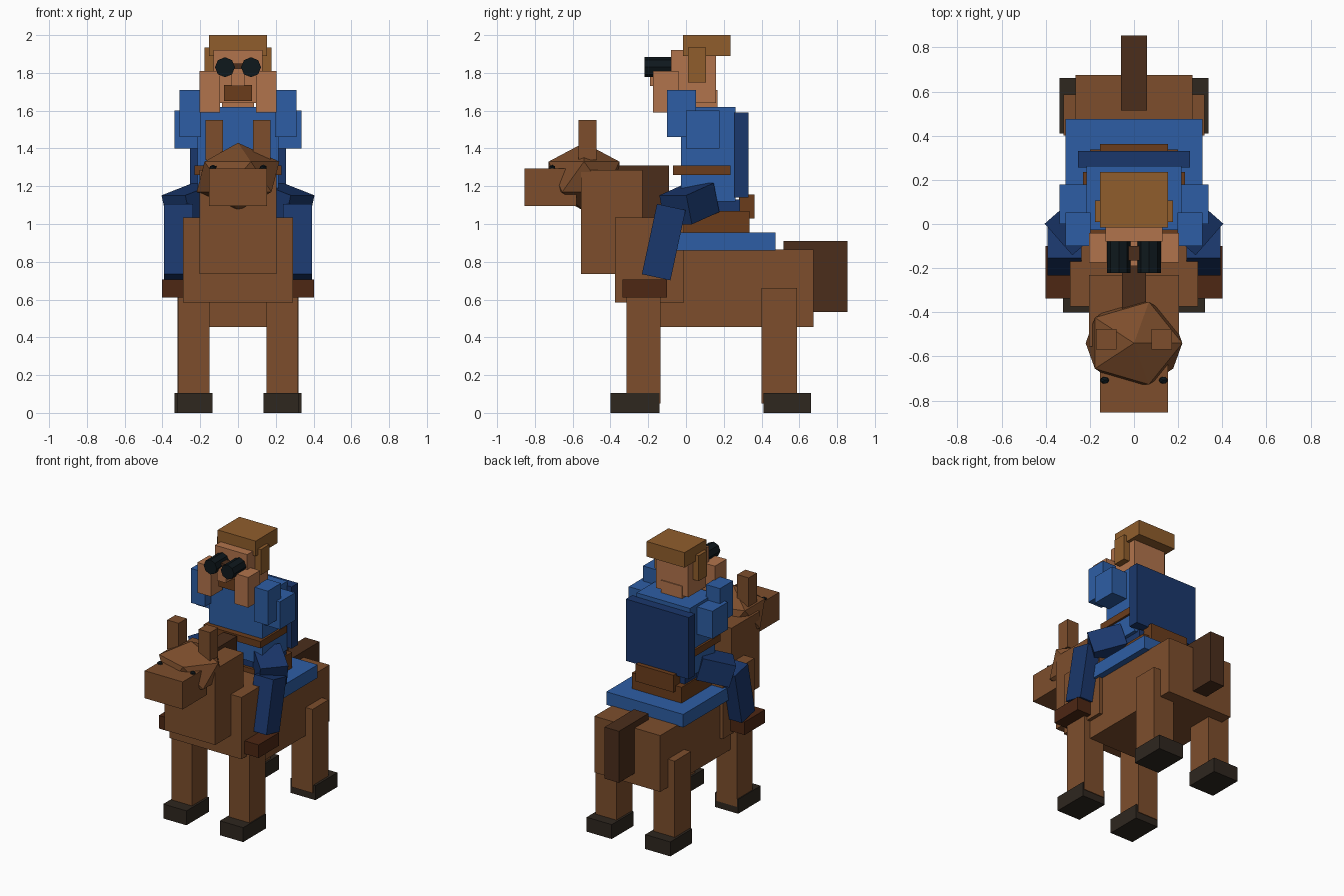
import bpy, math
from mathutils import Vector

if "Cube" in bpy.data.objects:
    bpy.data.objects.remove(bpy.data.objects["Cube"])


def mat(name, rgb):
    m = bpy.data.materials.new(name)
    m.diffuse_color = (*[(c / 255) ** 2.2 for c in rgb], 1)
    m.use_nodes = True
    m.node_tree.nodes["Principled BSDF"].inputs["Base Color"].default_value = m.diffuse_color
    return m


COAT = mat("coat", (124, 79, 48))
MANE = mat("dark_mane", (76, 49, 33))
HOOF = mat("hoof", (50, 43, 36))
BLUE = mat("blue_cloth", (49, 94, 163))
NAVY = mat("navy_cloth", (32, 58, 108))
LEATHER = mat("leather", (106, 63, 33))
BOOT = mat("boot", (78, 43, 26))
SKIN = mat("skin", (176, 115, 77))
HAIR = mat("hair", (143, 94, 48))
BLACK = mat("black", (22, 30, 34))


def finish(name, m):
    ob = bpy.context.object
    ob.name = name
    ob.data.materials.append(m)
    return ob


def box(name, x, y, z, m):
    """Box from (min, max) ranges on each axis."""
    bpy.ops.mesh.primitive_cube_add(size=1, location=[(a + b) / 2 for a, b in (x, y, z)])
    ob = finish(name, m)
    ob.scale = [b - a for a, b in (x, y, z)]
    return ob


def mid(name, half, y, z, m):
    """Box centred on x = 0."""
    return box(name, (-half, half), y, z, m)


def pair(name, x, y, z, m):
    """Mirrored boxes on both sides."""
    box("right_" + name, x, y, z, m)
    box("left_" + name, (-x[1], -x[0]), y, z, m)


def bar(name, p, q, w, d, m):
    """Tilted box running from p to q."""
    p, q = Vector(p), Vector(q)
    bpy.ops.mesh.primitive_cube_add(size=1, location=(p + q) / 2)
    ob = finish(name, m)
    ob.scale = (w, d, (q - p).length)
    ob.rotation_euler = (q - p).to_track_quat('Z', 'Y').to_euler()
    return ob


def ico(name, loc, scale, m):
    bpy.ops.mesh.primitive_ico_sphere_add(subdivisions=1, radius=1, location=loc)
    ob = finish(name, m)
    ob.scale = scale
    return ob


# Horse body, neck and tail
mid("horse_body", 0.265, (-0.14, 0.675), (0.455, 0.865), COAT)
mid("horse_chest", 0.29, (-0.375, -0.01), (0.585, 1.035), COAT)
mid("horse_neck", 0.205, (-0.555, -0.23), (0.735, 1.285), COAT)
mid("mane", 0.055, (-0.40, -0.09), (0.95, 1.31), MANE)
mid("tail", 0.058, (0.515, 0.855), (0.535, 0.91), MANE)

# Horse head
ico("horse_head", (0, -0.54, 1.25), (0.245, 0.22, 0.18), COAT)
mid("snout", 0.153, (-0.855, -0.58), (1.095, 1.295), COAT)
pair("ear", (0.08, 0.173), (-0.568, -0.475), (1.34, 1.55), COAT)
for side, s in (("right", 1), ("left", -1)):
    ico(side + "_horse_eye", (s * 0.133, -0.708, 1.298), (0.022, 0.018, 0.016), BLACK)

# Horse legs and hooves
pair("front_leg", (0.15, 0.315), (-0.315, -0.135), (0.05, 0.65), COAT)
pair("back_leg", (0.15, 0.32), (0.40, 0.587), (0.05, 0.66), COAT)
pair("front_hoof", (0.135, 0.322), (-0.40, -0.14), (0, 0.105), HOOF)
pair("back_hoof", (0.135, 0.337), (0.41, 0.662), (0, 0.105), HOOF)

# Saddle
mid("saddle_blanket", 0.31, (-0.05, 0.475), (0.86, 0.955), BLUE)
mid("saddle_seat", 0.20, (-0.03, 0.337), (0.95, 1.07), LEATHER)
mid("saddle_back", 0.153, (0.28, 0.362), (1.03, 1.155), LEATHER)

# Rider torso, belt and cape
mid("hips", 0.19, (-0.01, 0.285), (1.035, 1.13), NAVY)
mid("torso", 0.215, (-0.027, 0.262), (1.12, 1.62), BLUE)
mid("belt", 0.23, (-0.07, 0.235), (1.26, 1.31), LEATHER)
mid("cape", 0.253, (0.255, 0.33), (1.14, 1.59), NAVY)

# Rider legs and boots
for side, s in (("right", 1), ("left", -1)):
    bar(side + "_thigh", (s * 0.16, 0.09, 1.14), (s * 0.325, -0.055, 1.075), 0.19, 0.16, NAVY)
    bar(side + "_shin", (s * 0.315, -0.078, 1.09), (s * 0.315, -0.158, 0.718), 0.155, 0.155, NAVY)
pair("boot", (0.225, 0.402), (-0.337, -0.10), (0.61, 0.705), BOOT)

# Rider arms and hands
pair("shoulder", (0.19, 0.337), (0.0, 0.178), (1.40, 1.60), BLUE)
pair("sleeve", (0.197, 0.31), (-0.10, 0.052), (1.46, 1.71), BLUE)
pair("hand", (0.095, 0.205), (-0.175, -0.04), (1.59, 1.81), SKIN)

# Rider head
mid("rider_neck", 0.085, (0.0, 0.167), (1.58, 1.71), SKIN)
mid("rider_head", 0.13, (-0.08, 0.16), (1.64, 1.92), SKIN)
mid("nose", 0.035, (-0.19, -0.07), (1.73, 1.822), SKIN)
mid("moustache", 0.073, (-0.12, -0.07), (1.65, 1.735), LEATHER)
mid("hair_cap", 0.153, (-0.015, 0.235), (1.89, 2.0), HAIR)
pair("side_hair", (0.115, 0.177), (0.01, 0.107), (1.75, 1.935), HAIR)

# Binoculars
for side, s in (("right", 1), ("left", -1)):
    bpy.ops.mesh.primitive_cylinder_add(vertices=8, radius=0.053, depth=0.142,
                                        location=(s * 0.069, -0.15, 1.83),
                                        rotation=(math.pi / 2, 0, 0))
    finish(side + "_binocular_tube", BLACK)
mid("binocular_bridge", 0.03, (-0.165, -0.10), (1.81, 1.85), MANE)
